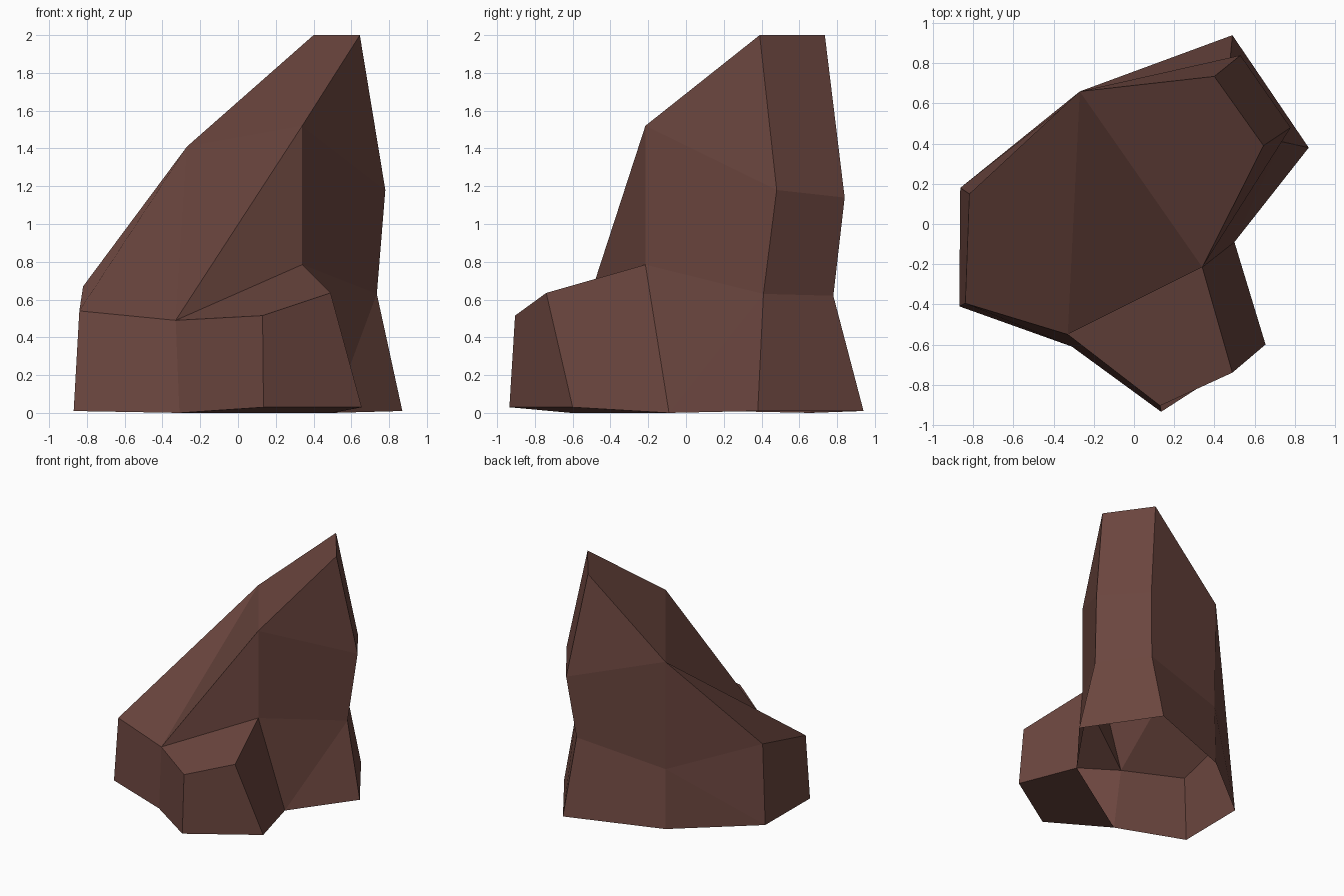
import bpy
import bmesh

cube = bpy.data.objects.get("Cube")
if cube:
    bpy.data.objects.remove(cube, do_unlink=True)

# One flat brown stone colour
colour = (0.15, 0.062, 0.05, 1.0)
stone = bpy.data.materials.new("brown_stone")
stone.use_nodes = True
stone.diffuse_color = colour
shader = stone.node_tree.nodes["Principled BSDF"]
shader.inputs["Base Color"].default_value = colour
shader.inputs["Roughness"].default_value = 0.9

# Corner ridges of the rock, each listed from the ground up
ridges = {
    "left_front": [(-0.87, -0.41, 0.01), (-0.84, -0.395, 0.54)],
    "left_back": [(-0.865, 0.18, 0.01), (-0.82, 0.15, 0.67)],
    "back": [(-0.27, 0.66, 0), (-0.265, 0.65, 0.5), (-0.27, 0.66, 1.41)],
    "peak_back": [(0.49, 0.94, 0.01), (0.475, 0.78, 0.62),
                  (0.53, 0.84, 1.14), (0.40, 0.735, 2)],
    "peak_front": [(0.87, 0.38, 0.01), (0.735, 0.41, 0.63),
                   (0.78, 0.48, 1.18), (0.645, 0.39, 2)],
    "right": [(0.50, -0.09, 0), (0.34, -0.215, 0.785), (0.34, -0.215, 1.52)],
    "front": [(-0.31, -0.61, 0), (-0.33, -0.55, 0.49)],
    "ledge_left": [(0.135, -0.935, 0.03), (0.13, -0.905, 0.515)],
    "ledge_right": [(0.655, -0.60, 0.03), (0.49, -0.74, 0.635)],
}

bm = bmesh.new()
ridge = {name: [bm.verts.new(p) for p in points]
         for name, points in ridges.items()}
lf, lb, back, pb, pf, right, front, ll, lr = ridge.values()


def face(*corners):
    bm.faces.new(corners)


def wall(a, b, levels):
    """Stack quads between two neighbouring ridges."""
    for i in range(levels):
        face(a[i], b[i], b[i + 1], a[i + 1])


# Left, back and peak walls
wall(front, lf, 1)
wall(lf, lb, 1)
wall(back, pb, 2)
wall(pb, pf, 3)
face(lb[0], back[0], back[1])
face(lb[0], back[1], lb[1])
face(lb[1], back[1], back[2])

# Right wall, with a creased foot
face(pf[0], right[0], pf[1])
face(right[0], right[1], pf[1])
face(pf[1], right[1], right[2], pf[2])

# Triangles under the peak
face(pb[2], pb[3], back[2])
face(pf[2], pf[3], right[2])

# Sloping top
face(pb[3], pf[3], right[2], back[2])
face(back[2], right[2], front[1])
face(back[2], front[1], lf[1], lb[1])
face(front[1], right[2], right[1])

# Ledge pushed out of the front wall
wall(right, lr, 1)
wall(lr, ll, 1)
wall(ll, front, 1)
face(front[1], right[1], lr[1], ll[1])
face(front[0], ll[0], lr[0], right[0])

# Finished rock, open underneath
bmesh.ops.recalc_face_normals(bm, faces=bm.faces[:])
mesh = bpy.data.meshes.new("rock")
bm.to_mesh(mesh)
bm.free()
mesh.materials.append(stone)
rock = bpy.data.objects.new("rock", mesh)
bpy.context.collection.objects.link(rock)
